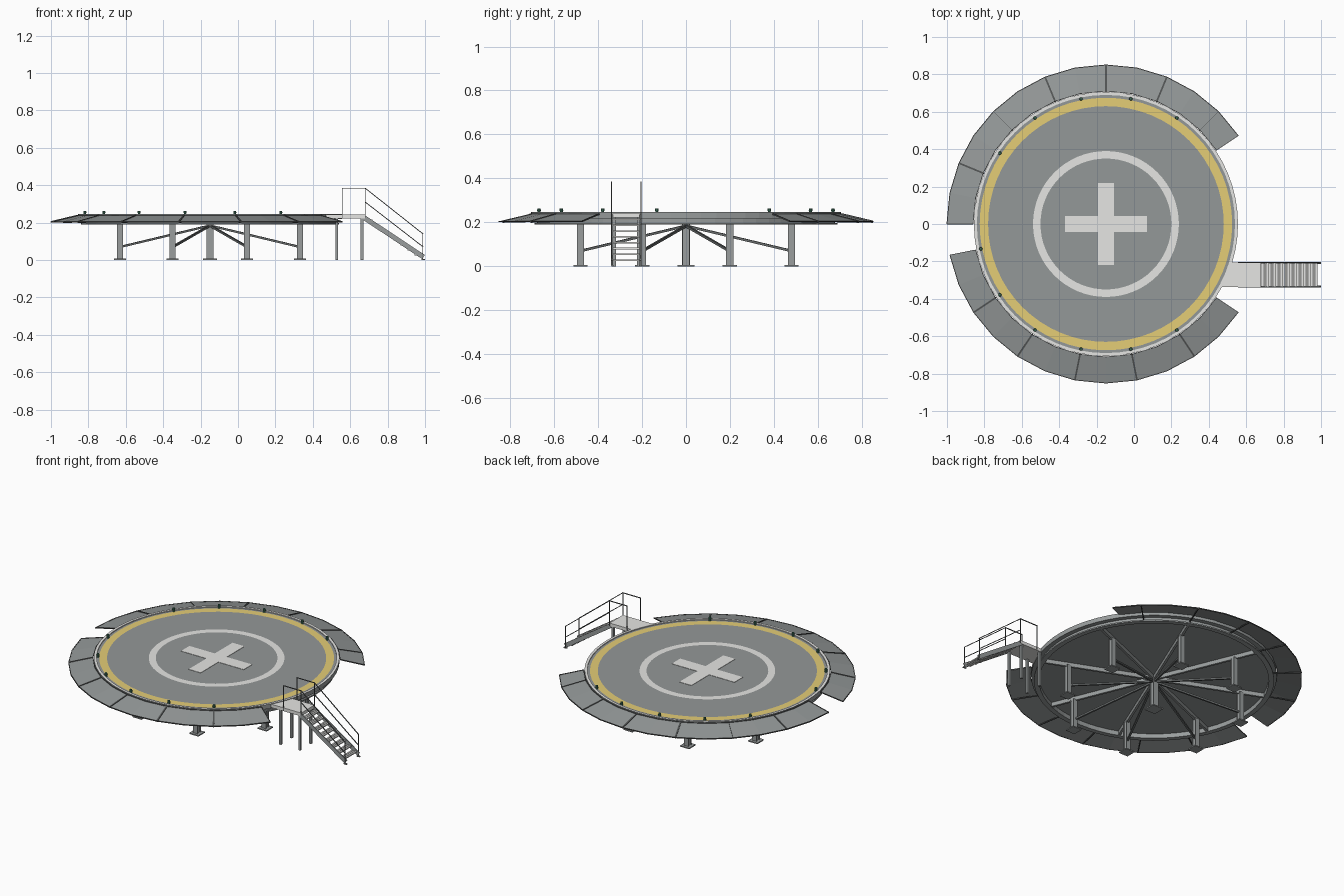
import bpy, bmesh, math
from mathutils import Vector

if "Cube" in bpy.data.objects:
    bpy.data.objects.remove(bpy.data.objects["Cube"])

CX = -0.15  # pad centre


def mat(name, rgb):
    m = bpy.data.materials.new(name)
    m.diffuse_color = (*rgb, 1)
    m.use_nodes = True
    m.node_tree.nodes["Principled BSDF"].inputs["Base Color"].default_value = m.diffuse_color
    return m


DECK = mat("deck_grey", (0.295, 0.315, 0.315))
WHITE = mat("paint_white", (0.79, 0.79, 0.77))
YELLOW = mat("paint_yellow", (0.78, 0.61, 0.18))
STEEL = mat("steel_grey", (0.32, 0.34, 0.34))
RAIL = mat("rail_grey", (0.14, 0.15, 0.15))
DARK = mat("dark_frame", (0.085, 0.09, 0.09))
GREEN = mat("lamp_green", (0.05, 0.17, 0.11))


def polar(r, deg, z):
    a = math.radians(deg)
    return Vector((CX + r * math.cos(a), r * math.sin(a), z))


def finish(name, bm, mats):
    bmesh.ops.recalc_face_normals(bm, faces=bm.faces)
    me = bpy.data.meshes.new(name)
    bm.to_mesh(me)
    bm.free()
    ob = bpy.data.objects.new(name, me)
    bpy.context.collection.objects.link(ob)
    for m in mats:
        me.materials.append(m)
    return ob


def add_box(bm, lo, hi):
    vs = [bm.verts.new((x, y, z)) for x in (lo[0], hi[0]) for y in (lo[1], hi[1]) for z in (lo[2], hi[2])]
    for f in ((0, 1, 3, 2), (4, 6, 7, 5), (0, 4, 5, 1), (2, 3, 7, 6), (0, 2, 6, 4), (1, 5, 7, 3)):
        bm.faces.new([vs[i] for i in f])


def add_bar(bm, a, b, w, h):
    """Square bar from a to b, w wide and h deep."""
    a, b = Vector(a), Vector(b)
    d = (b - a).normalized()
    up = Vector((0, 0, 1)) if abs(d.z) < 0.99 else Vector((0, 1, 0))
    s = d.cross(up).normalized()
    u = s.cross(d)
    ends = [[bm.verts.new(p + s * i * w / 2 + u * j * h / 2)
             for i, j in ((-1, -1), (1, -1), (1, 1), (-1, 1))] for p in (a, b)]
    bm.faces.new(ends[0])
    bm.faces.new(ends[1][::-1])
    for k in range(4):
        n = (k + 1) % 4
        bm.faces.new((ends[0][k], ends[0][n], ends[1][n], ends[1][k]))


def lathe(name, profile, idx, mats, n=64, closed=False):
    """Revolve (r, z) points; idx gives the material of each band."""
    bm = bmesh.new()
    rings = [[bm.verts.new(polar(r, 360 * k / n, z)) for k in range(n)] if r > 0
             else [bm.verts.new(polar(0, 0, z))] * n for r, z in profile]
    if closed:
        rings.append(rings[0])
    for a, b, m in zip(rings, rings[1:], idx):
        for k in range(n):
            j = (k + 1) % n
            loop = list(dict.fromkeys((a[k], a[j], b[j], b[k])))
            bm.faces.new(loop).material_index = m
    return finish(name, bm, mats)


# Deck slab with painted rings and a raised white rim
T = 0.241
lathe("landing_deck",
      [(0, T), (0.35, T), (0.39, T), (0.63, T), (0.675, T), (0.69, T), (0.69, 0.246),
       (0.706, 0.246), (0.706, 0.218), (0, 0.218)],
      [0, 1, 0, 2, 0, 1, 1, 3, 0], [DECK, WHITE, YELLOW, STEEL])

# Cross marking, slightly above the deck
bm = bmesh.new()
add_box(bm, (CX - 0.22, -0.042, T - 0.002), (CX + 0.22, 0.042, T + 0.002))
for s in (-1, 1):
    add_box(bm, (CX - 0.042, min(s * 0.042, s * 0.22), T - 0.002), (CX + 0.042, max(s * 0.042, s * 0.22), T + 0.002))
finish("cross_marking", bm, [WHITE])

# Ring beam below the deck
lathe("ring_beam", [(0.66, 0.19), (0.69, 0.19), (0.69, 0.198), (0.678, 0.198), (0.678, 0.219), (0.66, 0.219)],
      [0] * 6, [STEEL], closed=True)

# Sloping safety panels and their frames
STEP = 11.25
R0, Z0, R1, Z1 = 0.711, 0.238, 0.85, 0.205
panels, frames = bmesh.new(), bmesh.new()
for start, count in ((33.75, 13), (191.25, 12)):
    stops = [start + STEP * k for k in range(count + 1)]
    for a, b in zip(stops, stops[1:]):
        top = [polar(R0, a, Z0), polar(R1, a, Z1), polar(R1, b, Z1), polar(R0, b, Z0)]
        up = [panels.verts.new(p) for p in top]
        lo = [panels.verts.new(p - Vector((0, 0, 0.004))) for p in top]
        panels.faces.new(up)
        panels.faces.new(lo[::-1])
        for k in range(4):
            j = (k + 1) % 4
            panels.faces.new((up[k], lo[k], lo[j], up[j]))
        add_bar(frames, polar(R1, a, Z1 - 0.001), polar(R1, b, Z1 - 0.001), 0.005, 0.006)
        add_bar(frames, polar(R0, a, Z0), polar(R0, b, Z0), 0.004, 0.006)
    ribs = stops[2:-1:2] if count == 12 else stops[1:-1:2]
    for a in ribs:
        thin = count == 13 and a in (45, 135)
        add_bar(frames, polar(R0, a, Z0), polar(R1, a, Z1), 0.003 if thin else 0.009, 0.006)
        # bracket from the ring beam to the panel edge
        add_bar(frames, polar(0.68, a, 0.205), polar(R1, a, 0.201), 0.006, 0.006)
    for a in (stops[0], stops[-1]):
        add_bar(frames, polar(R0, a, Z0), polar(R1, a, Z1), 0.003, 0.006)
finish("safety_panels", panels, [DECK])
finish("panel_frames", frames, [DARK])

# Edge lamps, left out on the stair side and beside the gap
bm = bmesh.new()
for k in range(2, 14):
    if k == 7:
        continue
    p = polar(0.682, 11.25 + 22.5 * k, T)
    for r, h0, h1 in ((0.008, 0, 0.01), (0.009, 0.01, 0.022)):
        m = bmesh.ops.create_cone(bm, cap_ends=True, segments=10, radius1=r, radius2=r * 0.8, depth=h1 - h0)
        bmesh.ops.translate(bm, verts=m["verts"], vec=p + Vector((0, 0, (h0 + h1) / 2)))
finish("edge_lamps", bm, [GREEN])

# Columns with foot plates, radial beams and diagonal braces
cols, beams, braces = bmesh.new(), bmesh.new(), bmesh.new()


def add_column(p, w):
    x, y = p.x, p.y
    for s in (-1, 1):  # flanges
        e = s * w / 2
        add_box(cols, (x - w / 2, y + min(e, e * 0.7), 0), (x + w / 2, y + max(e, e * 0.7), 0.2))
    add_box(cols, (x - w * 0.3, y - w * 0.35, 0), (x + w * 0.3, y + w * 0.35, 0.2))
    add_box(cols, (x - w, y - w, 0), (x + w, y + w, 0.007))


add_column(polar(0, 0, 0), 0.038)
for k in range(8):
    a = 22.5 + 45 * k
    add_column(polar(0.52, a, 0), 0.032)
    add_bar(beams, polar(0.01, a, 0.206), polar(0.675, a, 0.206), 0.014, 0.026)
    add_bar(braces, polar(0.01, a, 0.182), polar(0.51, a, 0.072), 0.011, 0.011)
finish("columns", cols, [STEEL])
finish("radial_beams", beams, [STEEL])
finish("diagonal_braces", braces, [RAIL])

# Stair platform, reaching the round deck edge
Y0, Y1 = -0.338, -0.205
bm = bmesh.new()
ring = [(0.68, Y0), (0.68, Y1)]
for k in range(5):
    y = Y1 + (Y0 - Y1) * k / 4
    ring.append((CX + math.sqrt(0.704 ** 2 - y * y), y))
base = bm.faces.new([bm.verts.new((x, y, 0.222)) for x, y in ring])
ext = bmesh.ops.extrude_face_region(bm, geom=[base])
bmesh.ops.translate(bm, verts=[v for v in ext["geom"] if isinstance(v, bmesh.types.BMVert)], vec=(0, 0, 0.021))
finish("stair_platform", bm, [WHITE])

# Platform legs
bm = bmesh.new()
for x in (0.528, 0.663):
    for y in (Y0 + 0.012, Y1 - 0.012):
        add_box(bm, (x - 0.007, y - 0.007, 0), (x + 0.007, y + 0.007, 0.223))
finish("platform_legs", bm, [STEEL])

# Slatted stair treads and side stringers
bm = bmesh.new()
for k in range(8):
    x, z = 0.70 + 0.0375 * k, 0.213 - 0.0265 * k
    for s in (-0.018, -0.005, 0.008):
        add_box(bm, (x + s, Y0 + 0.004, z - 0.003), (x + s + 0.010, Y1 - 0.004, z + 0.004))
finish("stair_treads", bm, [WHITE])
bm = bmesh.new()
for y in (Y0 + 0.003, Y1 - 0.003):
    add_bar(bm, (0.675, y, 0.226), (0.992, y, 0.016), 0.006, 0.026)
    add_box(bm, (0.980, y - 0.005, 0), (1.0, y + 0.005, 0.006))
finish("stair_stringers", bm, [STEEL])

# Handrails on both sides
bm = bmesh.new()
W = 0.0045
for y in (Y0, Y1):
    for x, z0, z1 in ((0.557, 0.225, 0.385), (0.68, 0.225, 0.385), (0.988, 0.003, 0.14)):
        add_box(bm, (x - W / 2, y - W / 2, z0), (x + W / 2, y + W / 2, z1))
    add_bar(bm, (0.555, y, 0.384), (0.683, y, 0.384), W, W)
    for z0, z1 in ((0.384, 0.139), (0.31, 0.07)):
        add_bar(bm, (0.68, y, z0), (0.99, y, z1), W, W)
finish("handrails", bm, [RAIL])
